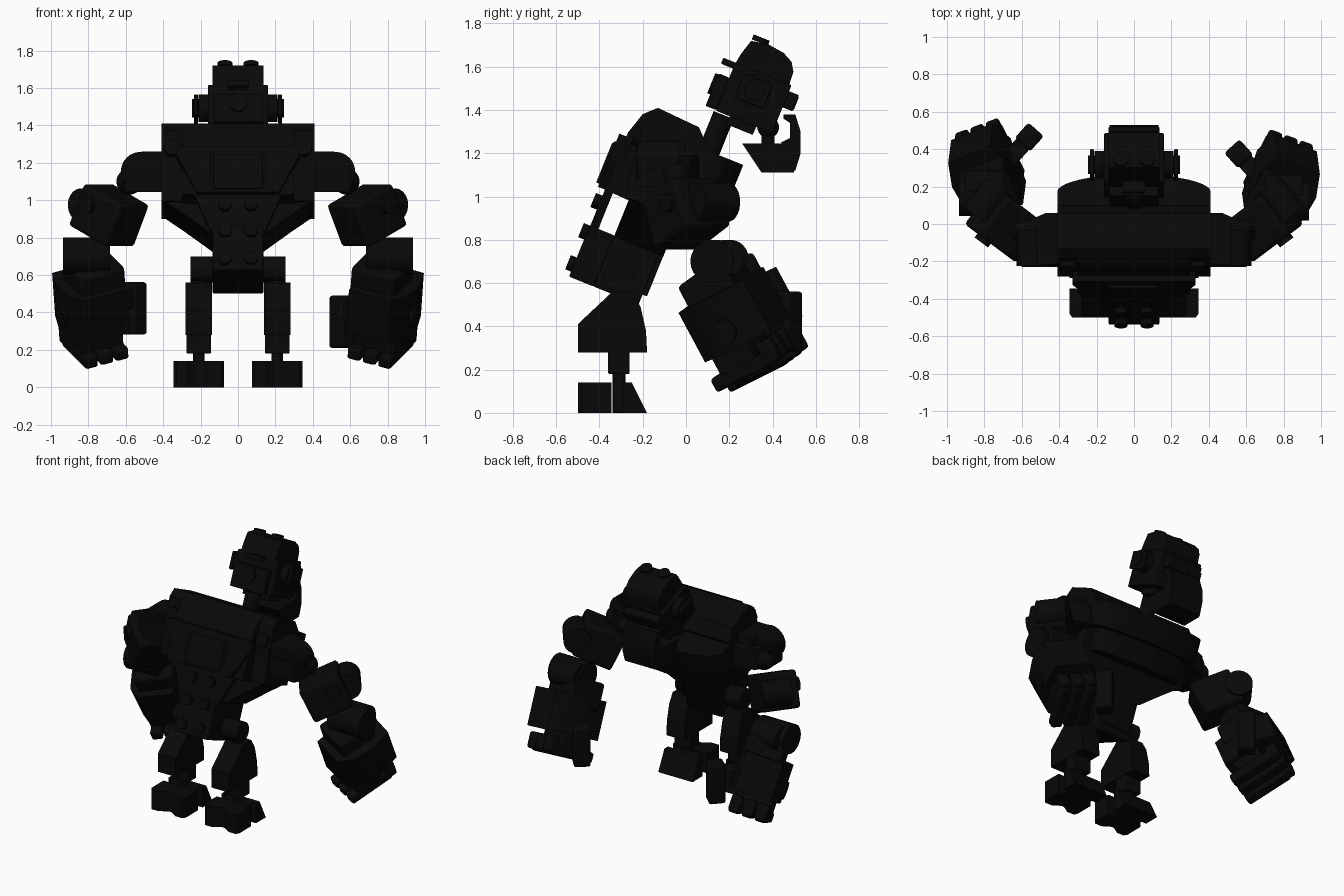
import bpy, bmesh
from math import radians, cos, sin, pi
from mathutils import Matrix, Vector

if "Cube" in bpy.data.objects:
    bpy.data.objects.remove(bpy.data.objects["Cube"])

TONE = (0.0025, 0.0025, 0.0025, 1)
black = bpy.data.materials.new("black plastic")
black.use_nodes = True
black.diffuse_color = TONE
black.node_tree.nodes["Principled BSDF"].inputs["Base Color"].default_value = TONE
parts = []
WORLD = Matrix.Identity(4)


def frame(loc, rx=0, ry=0, rz=0):
    turn = [Matrix.Rotation(radians(a), 4, k) for a, k in ((rz, 'Z'), (ry, 'Y'), (rx, 'X'))]
    return Matrix.Translation(loc) @ turn[0] @ turn[1] @ turn[2]


def finish(name, bm, m, bevel=0):
    bmesh.ops.transform(bm, matrix=m, verts=bm.verts)
    bmesh.ops.recalc_face_normals(bm, faces=bm.faces)
    me = bpy.data.meshes.new(name)
    bm.to_mesh(me)
    bm.free()
    me.materials.append(black)
    ob = bpy.data.objects.new(name, me)
    bpy.context.collection.objects.link(ob)
    if bevel:
        mod = ob.modifiers.new("bevel", 'BEVEL')
        mod.width = bevel
        mod.segments = 2
    parts.append(ob)


def box(name, lo, hi, m=WORLD, bevel=0.006):
    bm = bmesh.new()
    bmesh.ops.create_cube(bm, size=1)
    lo, hi = Vector(lo), Vector(hi)
    bmesh.ops.scale(bm, vec=hi - lo, verts=bm.verts)
    finish(name, bm, m @ Matrix.Translation((lo + hi) / 2), bevel)


def prism(name, pts, axis, a, b, m=WORLD):
    """Extrude a 2D outline along the axis from a to b."""
    place = {'X': lambda p, t: (t, *p), 'Y': lambda p, t: (p[0], t, p[1]), 'Z': lambda p, t: (*p, t)}[axis]
    bm = bmesh.new()
    face = bm.faces.new([bm.verts.new(place(p, a)) for p in pts])
    new = bmesh.ops.extrude_face_region(bm, geom=[face])["geom"]
    shift = Vector(place((0, 0), b - a))
    bmesh.ops.translate(bm, vec=shift, verts=[v for v in new if isinstance(v, bmesh.types.BMVert)])
    finish(name, bm, m)


def rod(name, p, axis, r, length, m=WORLD):
    bm = bmesh.new()
    bmesh.ops.create_cone(bm, cap_ends=True, segments=24, radius1=r, radius2=r, depth=length)
    turn = {'X': frame(p, ry=90), 'Y': frame(p, rx=90), 'Z': frame(p)}[axis]
    finish(name, bm, m @ turn)


def ball(name, p, r, m=WORLD):
    bm = bmesh.new()
    bmesh.ops.create_uvsphere(bm, u_segments=24, v_segments=12, radius=r)
    finish(name, bm, m @ Matrix.Translation(p))


def both(pts):
    """Complete a half outline by mirroring it across x = 0."""
    return pts + [(-x, y) for x, y in reversed(pts)]


# Torso, leaning forward
T = frame((0, -0.38, 0.565), rx=-22)
box("pelvis", (-0.135, -0.05, 0), (0.135, 0.173, 0.46), T)
box("lower_back", (-0.135, -0.173, 0), (0.135, -0.05, 0.255), T)
prism("spine_plate", both([(0.135, 0.2), (0.24, 0.45), (0.33, 0.66)]), 'Y', -0.17, -0.13, T)
prism("waist_taper", both([(0.135, 0.25), (0.29, 0.37), (0.4, 0.45)]), 'Y', -0.05, 0.196, T)
chest = [(-0.17, 0.435), (-0.17, 0.72), (-0.139, 0.823), (-0.085, 0.877),
         (0.125, 0.865), (0.196, 0.796), (0.196, 0.43), (-0.05, 0.43)]
prism("chest_core", chest, 'X', -0.3, 0.3, T)
prism("back_shield", both([(0.22, 0.435), (0.33, 0.654), (0.33, 0.7)]), 'Y', -0.205, -0.16, T)
for s in (1, -1):
    side = [(-0.07, 0.44), (-0.1, 0.6), (-0.12, 0.823), (-0.085, 0.877),
            (0.125, 0.865), (0.196, 0.796), (0.196, 0.44)]
    prism("chest_side", side, 'X', s * 0.298, s * 0.41, T)
    rod("shoulder_boss", (s * 0.35, -0.12, 0.72), 'Y', 0.045, 0.04, T)
    box("back_rib", (s * 0.14 - 0.01, -0.215, 0.5), (s * 0.14 + 0.01, -0.19, 0.66), T)
    for u in (0.06, 0.22, 0.37):
        rod("back_stud", (s * 0.07, -0.185, u), 'Y', 0.035, 0.035, T)
box("back_panel", (-0.13, -0.22, 0.45), (0.13, -0.19, 0.65), T)
arc = [(0.41 * cos(a), 0.28 + 0.1 * sin(a)) for a in [pi * i / 20 for i in range(21)]]
prism("breast_plate", [(0.41, 0.19)] + arc + [(-0.41, 0.19)], 'Z', 0.61, 0.78, T)
lower = [(x * 0.85, 0.19 + (y - 0.19) * 0.7) for x, y in arc]
prism("lower_breast_plate", [(0.35, 0.19)] + lower + [(-0.35, 0.19)], 'Z', 0.46, 0.61, T)
box("belly_panel", (-0.11, 0.17, 0.05), (0.11, 0.195, 0.46), T)
rod("neck", (0, 0.21, 0.86), 'Z', 0.05, 0.2, T)

# Head, leaning with the torso
H = frame((0, 0.3, 1.45), rx=-22)
box("skull", (-0.16, -0.13, -0.11), (0.16, 0.15, 0.13), H)
cap = [(-0.13, 0.12), (-0.12, 0.18), (-0.1, 0.25), (-0.02, 0.265), (0.06, 0.255),
       (0.11, 0.23), (0.135, 0.19), (0.14, 0.12)]
prism("crown", cap, 'X', -0.135, 0.135, H)
box("head_back", (-0.13, -0.183, -0.107), (0.13, -0.13, 0.055), H)
box("crown_back", (-0.06, -0.19, 0.1), (0.06, -0.12, 0.13), H)
rod("back_dial", (0, -0.185, 0.0), 'Y', 0.05, 0.025, H)
box("brow", (-0.135, 0.14, 0.02), (0.135, 0.2, 0.1), H)
box("cheek_block", (-0.1, -0.06, -0.15), (0.1, 0.07, -0.1), H)
for s in (1, -1):
    rod("ear_disc", (s * 0.18, 0, 0.045), 'X', 0.075, 0.06, H)
    rod("ear_cap", (s * 0.22, 0, 0.045), 'X', 0.05, 0.05, H)
    box("ear_tab", (s * 0.225 - 0.01, -0.07, -0.02), (s * 0.225 + 0.01, 0.07, 0.1), H)
    rod("crown_stud", (s * 0.07, -0.06, 0.27), 'Z', 0.04, 0.025, H)
    rod("eye", (s * 0.06, 0.19, 0.06), 'Y', 0.03, 0.025, H)

# Jaw, hanging upright below the head
prism("jaw", [(0.26, 1.245), (0.48, 1.245), (0.5, 1.11), (0.35, 1.11)], 'X', -0.13, 0.13)
prism("chin_guard", [(0.46, 1.11), (0.505, 1.12), (0.53, 1.2), (0.53, 1.3), (0.505, 1.38),
                     (0.45, 1.38), (0.45, 1.36), (0.48, 1.34), (0.48, 1.27), (0.44, 1.25)], 'X', -0.13, 0.13)
rod("jaw_post", (0, 0.38, 1.3), 'Z', 0.03, 0.14)
ball("jaw_joint", (0, 0.38, 1.32), 0.05)

# Legs and feet
for s in (1, -1):
    x = s * 0.21
    rod("hip_joint", (s * 0.19, -0.31, 0.63), 'X', 0.07, 0.13)
    box("hip_post", (x - 0.04, -0.345, 0.5), (x + 0.04, -0.275, 0.62))
    shin_back = [(-0.5, 0.28), (-0.5, 0.41), (-0.34, 0.56), (-0.27, 0.56), (-0.27, 0.28)]
    prism("shin_back", shin_back, 'X', x - 0.07, x + 0.07)
    shin_front = [(-0.27, 0.28), (-0.18, 0.28), (-0.185, 0.38), (-0.21, 0.49), (-0.25, 0.56), (-0.27, 0.56)]
    prism("shin_front", shin_front, 'X', x - 0.07, x + 0.07)
    box("ankle", (x - 0.065, -0.36, 0.18), (x + 0.065, -0.26, 0.29))
    rod("ankle_post", (x, -0.31, 0.1), 'Z', 0.03, 0.2)
    # heel with a notch between two lobes
    heel = both([(0.01, -0.465), (0.035, -0.48), (0.065, -0.5), (0.12, -0.5), (0.135, -0.48), (0.135, -0.345)])
    prism("heel", heel, 'Z', 0, 0.14, Matrix.Translation((x, 0, 0)))
    box("foot_middle", (x - 0.1, -0.335, 0), (x + 0.1, -0.28, 0.14))
    prism("toe", [(-0.29, 0), (-0.18, 0), (-0.25, 0.14), (-0.29, 0.14)], 'X', x - 0.135, x + 0.135)

# Arms, with the second hand reaching slightly further forward
for s, reach in ((1, 0.0), (-1, 0.06)):
    M = Matrix.Diagonal((s, 1, 1, 1))
    plan = [(0.4, 0.06), (0.47, 0.06), (0.56, 0.02), (0.62, -0.07), (0.62, -0.19), (0.6, -0.23), (0.4, -0.23)]
    prism("shoulder_block", plan, 'Z', 1.045, 1.19, M)
    box("shoulder_top", (0.4, -0.22, 1.1), (0.52, 0.0, 1.26), M)
    rod("shoulder_end", (0.52, -0.13, 1.152), 'Y', 0.107, 0.19, M)
    ball("shoulder_ball", (0.58, -0.05, 1.1), 0.07, M)
    U = M @ frame((0.69, 0.0, 0.92), ry=-25, rz=37)
    box("upper_arm", (-0.14, -0.13, -0.125), (0.14, 0.13, 0.125), U, 0.02)
    rod("elbow_cap", (0.15, 0.04, -0.01), 'Y', 0.09, 0.2, U)
    rod("arm_stud", (0.06, -0.14, 0.03), 'Y', 0.045, 0.03, U)

    E = M @ frame((0, reach * 0.4, 0))
    rod("elbow_hinge", (0.81, 0.12, 0.7), 'X', 0.1, 0.25, E)
    rod("elbow_front", (0.8, 0.18, 0.715), 'X', 0.085, 0.2, E)
    F = M @ frame((0.79, 0.215 + reach, 0.45), rx=25, ry=14, rz=-20)
    box("forearm_neck", (-0.16, -0.14, 0.05), (0.1, 0.12, 0.24), F, 0.02)
    shell = [(-0.14, -0.19), (0.1, -0.19), (0.16, -0.1), (0.17, 0.05), (0.13, 0.19), (-0.12, 0.2), (-0.17, 0.08)]
    prism("forearm", shell, 'Z', -0.13, 0.13, F)
    rod("forearm_boss", (0.165, 0, -0.04), 'X', 0.06, 0.03, F)
    box("palm", (-0.12, -0.14, -0.22), (0.13, 0.05, -0.12), F)
    for i in range(3):
        fx = -0.085 + i * 0.09
        box("finger", (fx - 0.038, 0.08, -0.27), (fx + 0.038, 0.16, -0.16), F, 0.015)
        box("fingertip", (fx - 0.038, -0.2, -0.28), (fx + 0.038, 0.12, -0.21), F, 0.015)
    W = M @ frame((0.56, 0.375 + reach * 1.5, 0.35 + reach * 1.2), rz=-48)
    box("thumb", (-0.055, -0.055, -0.14), (0.055, 0.055, 0.14), W, 0.015)
    box("thumb_base", (0.0, -0.045, 0.0), (0.2, 0.045, 0.1), W, 0.01)

# Smooth the round parts, keep the edges sharp
bpy.ops.object.select_all(action='DESELECT')
for ob in parts:
    ob.select_set(True)
bpy.context.view_layer.objects.active = parts[0]
bpy.ops.object.shade_smooth_by_angle(angle=radians(30))
